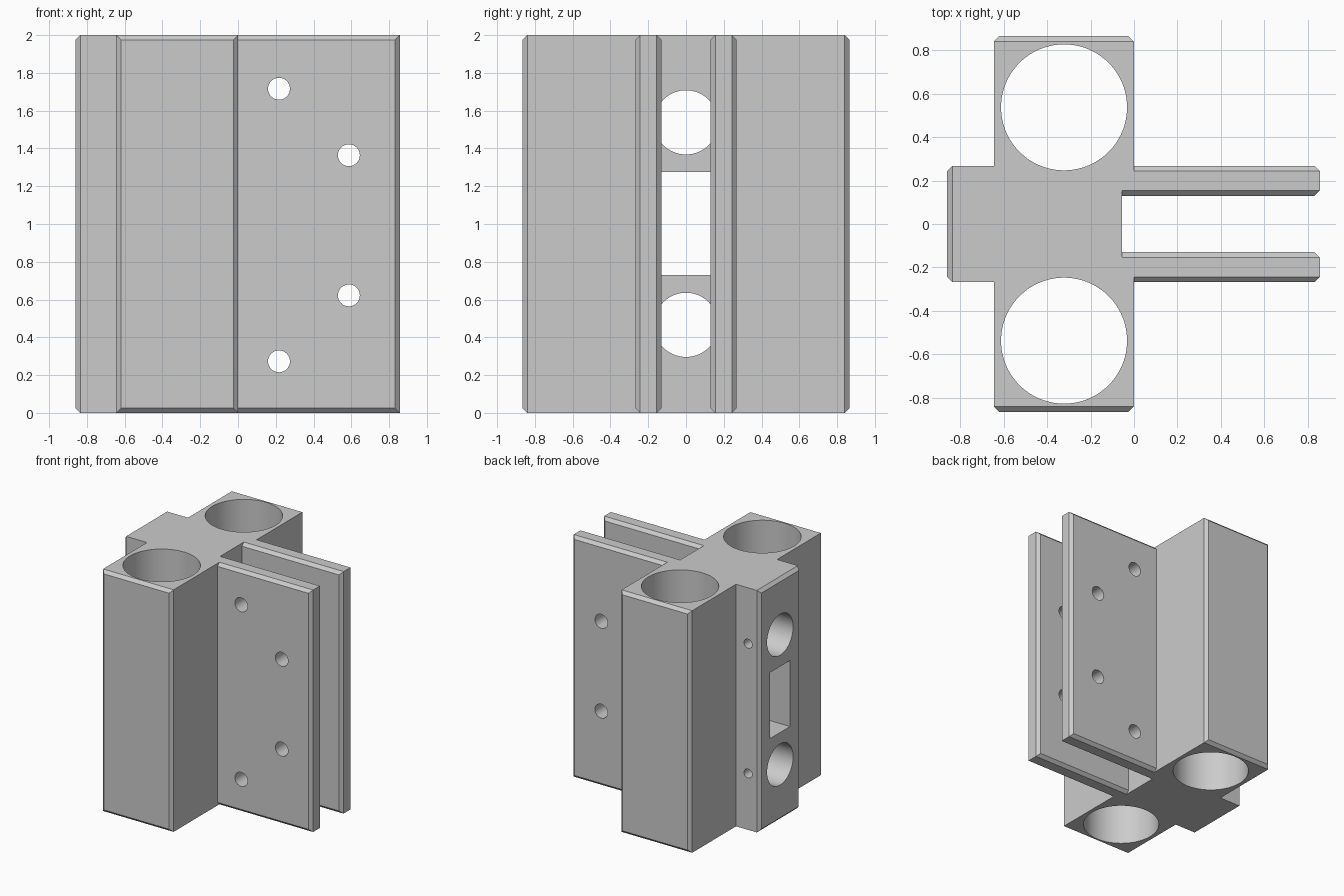
import bpy, bmesh, math
from mathutils import Matrix, Vector

if "Cube" in bpy.data.objects:
    bpy.data.objects.remove(bpy.data.objects["Cube"])

CHAMFER = 0.025
HEIGHT = 2.0

grey = bpy.data.materials.new("plain_grey")
grey.use_nodes = True
colour = (0.6, 0.6, 0.6, 1)
grey.diffuse_color = colour
grey.node_tree.nodes["Principled BSDF"].inputs["Base Color"].default_value = colour


def finish(name, bm):
    bmesh.ops.recalc_face_normals(bm, faces=bm.faces)
    mesh = bpy.data.meshes.new(name)
    bm.to_mesh(mesh)
    bm.free()
    mesh.materials.append(grey)
    obj = bpy.data.objects.new(name, mesh)
    bpy.context.collection.objects.link(obj)
    return obj


def box(name, x, y, z, chamfer_edge=None):
    """Box from ranges; edges whose midpoint passes the rule get chamfered."""
    bm = bmesh.new()
    bmesh.ops.create_cube(bm, size=1)
    for v in bm.verts:
        v.co = Vector([r[0] if c < 0 else r[1] for c, r in zip(v.co, (x, y, z))])
    if chamfer_edge:
        edges = [e for e in bm.edges if chamfer_edge((e.verts[0].co + e.verts[1].co) / 2)]
        bmesh.ops.bevel(bm, geom=edges, offset=CHAMFER, segments=1, affect='EDGES')
    return finish(name, bm)


def cylinder(name, centre, radius, depth, axis, sides=64):
    turn = {'X': Matrix.Rotation(math.pi / 2, 4, 'Y'),
            'Y': Matrix.Rotation(math.pi / 2, 4, 'X'),
            'Z': Matrix.Identity(4)}[axis]
    bm = bmesh.new()
    bmesh.ops.create_cone(bm, cap_ends=True, segments=sides, radius1=radius, radius2=radius,
                          depth=depth, matrix=Matrix.Translation(centre) @ turn)
    return finish(name, bm)


def combine(body, tools, operation):
    """Apply each tool to the body, then discard the tool."""
    for tool in tools:
        mod = body.modifiers.new("combine", 'BOOLEAN')
        mod.operation = operation
        mod.solver = 'EXACT'
        mod.object = tool
        deps = bpy.context.evaluated_depsgraph_get()
        mesh = bpy.data.meshes.new_from_object(body.evaluated_get(deps))
        body.modifiers.clear()
        body.data = mesh
        bpy.data.objects.remove(tool)


full = (0, HEIGHT)

# Main column, chamfered around its front and back faces
body = box("mounting_bracket", (-0.645, 0), (-0.865, 0.865), full,
           lambda m: abs(m.y) > 0.8)
combine(body, [box("slot", (-0.055, 0.5), (-0.2, 0.2), (-0.5, 2.5))], 'DIFFERENCE')

# Side flange and the twin clamp plates
parts = [box("flange", (-0.86, -0.3), (-0.268, 0.268), full, lambda m: m.x < -0.8)]
for side in (-1, 1):
    lo, hi = sorted((side * 0.13, side * 0.268))
    mid = (lo + hi) / 2
    parts.append(box("clamp_plate", (-0.1, 0.857), (lo, hi), full,
                     lambda m: abs(m.y - mid) > 0.05 and m.x > 0))
combine(body, parts, 'UNION')

# Vertical tube sockets
holes = [cylinder("tube_socket", (-0.322, s * 0.537, 1), 0.29, 3, 'Z', 96) for s in (-1, 1)]

# Cross bores, their set-screw holes and the window between them
for z in (0.466, 1.538):
    holes.append(cylinder("cross_bore", (-0.5, 0, z), 0.17, 0.94, 'X'))
    holes.append(cylinder("set_screw_hole", (-0.755, 0.25, z), 0.037, 0.3, 'Y', 32))
holes.append(box("window", (-1, -0.03), (-0.13, 0.13), (0.73, 1.275)))

# Bolt holes through both plates
for x, z in ((0.217, 0.273), (0.587, 0.622), (0.587, 1.364), (0.217, 1.716)):
    holes.append(cylinder("bolt_hole", (x, 0, z), 0.058, 1, 'Y', 32))
combine(body, holes, 'DIFFERENCE')

# Smooth bores, crisp chamfers
bpy.ops.object.select_all(action='DESELECT')
body.select_set(True)
bpy.context.view_layer.objects.active = body
bpy.ops.object.shade_smooth_by_angle(angle=math.radians(30))
